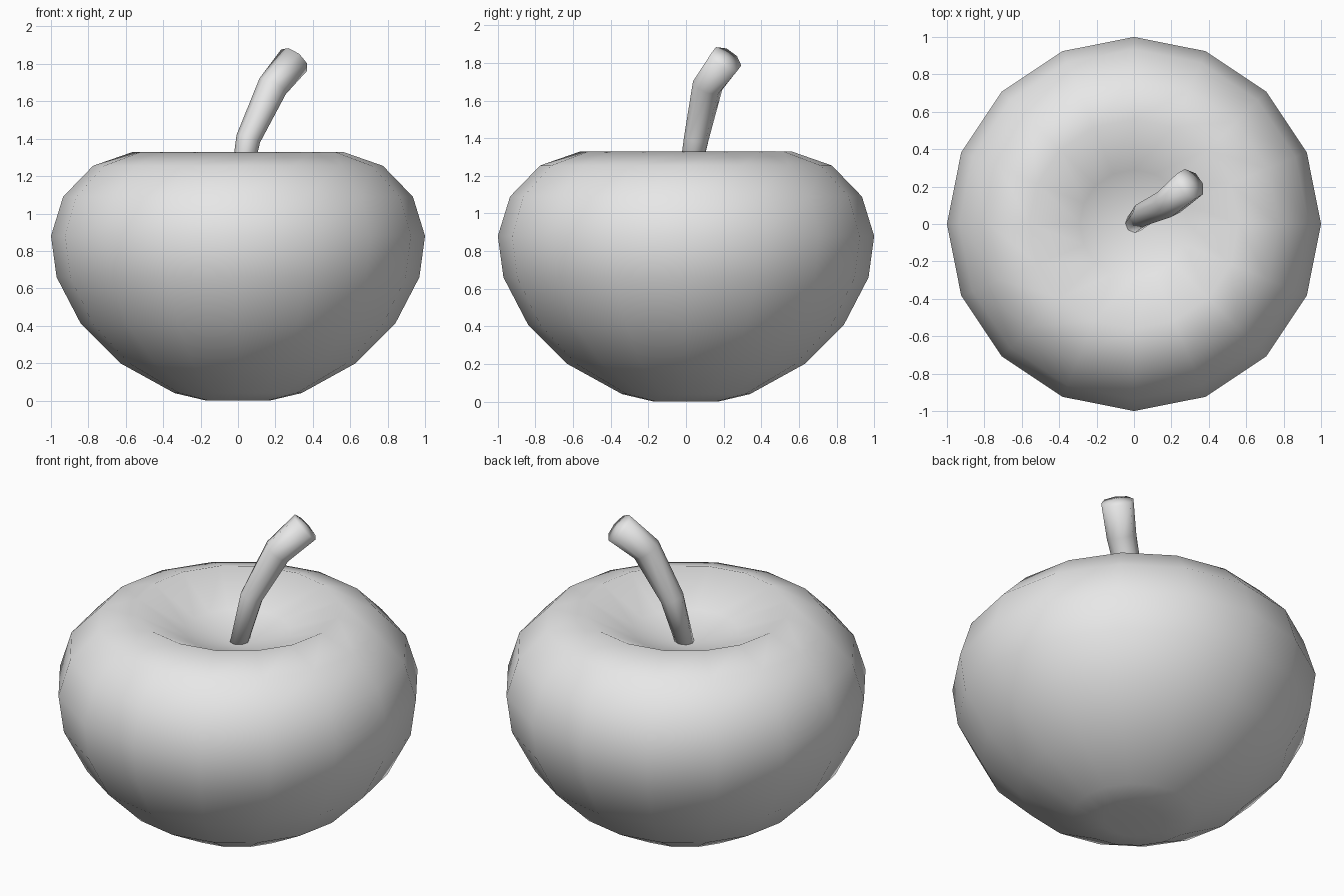
import bpy, bmesh, math
from mathutils import Vector

cube = bpy.data.objects.get("Cube")
if cube:
    bpy.data.objects.remove(cube, do_unlink=True)

grey = bpy.data.materials.new("plain_grey")
grey.use_nodes = True
colour = (0.8, 0.8, 0.8, 1.0)
grey.diffuse_color = colour
grey.node_tree.nodes["Principled BSDF"].inputs["Base Color"].default_value = colour


def ring(bm, centre, side, up, radius, count):
    """Add a circle of vertices in the plane of side and up."""
    angles = [math.tau * i / count for i in range(count)]
    return [bm.verts.new(centre + (side * math.cos(a) + up * math.sin(a)) * radius)
            for a in angles]


def skin(bm, rings, start, end):
    """Bridge the rings with quads and close both ends with fans."""
    count = len(rings[0])
    first, last = bm.verts.new(start), bm.verts.new(end)
    for i in range(count):
        j = (i + 1) % count
        for a, b in zip(rings, rings[1:]):
            bm.faces.new((a[i], a[j], b[j], b[i]))
        bm.faces.new((first, rings[0][j], rings[0][i]))
        bm.faces.new((last, rings[-1][i], rings[-1][j]))


def finish(bm, name):
    bmesh.ops.recalc_face_normals(bm, faces=bm.faces)
    for face in bm.faces:
        face.smooth = True
    mesh = bpy.data.meshes.new(name)
    bm.to_mesh(mesh)
    bm.free()
    mesh.materials.append(grey)
    obj = bpy.data.objects.new(name, mesh)
    bpy.context.collection.objects.link(obj)
    return obj


# Fruit body: a turned profile with a hollow at the top and a dimple below
profile = [(0.17, 0.0), (0.34, 0.04), (0.63, 0.2), (0.84, 0.41), (0.97, 0.66),
           (1.0, 0.88), (0.935, 1.09), (0.775, 1.255), (0.56, 1.33),
           (0.29, 1.19)]
bm = bmesh.new()
X, Y = Vector((1, 0, 0)), Vector((0, 1, 0))
rings = [ring(bm, Vector((0, 0, z)), X, Y, r, 16) for r, z in profile]
skin(bm, rings, Vector((0, 0, 0.03)), Vector((0, 0, 1.12)))
finish(bm, "fruit_body")

# Stem: a tapered tube that bends up and outward
path = [(0, 0, 1.1), (0.055, 0.055, 1.4), (0.185, 0.115, 1.68), (0.30, 0.215, 1.82)]
radii = [0.05, 0.066, 0.082, 0.09]
points = [Vector(p) for p in path]
bm = bmesh.new()
rings = []
for i, (point, radius) in enumerate(zip(points, radii)):
    ahead = points[min(i + 1, len(points) - 1)]
    behind = points[max(i - 1, 0)]
    along = (ahead - behind).normalized()
    side = Y.cross(along).normalized()
    rings.append(ring(bm, point, side, along.cross(side), radius, 8))
skin(bm, rings, points[0], points[-1] + along * 0.015)
finish(bm, "stem")
